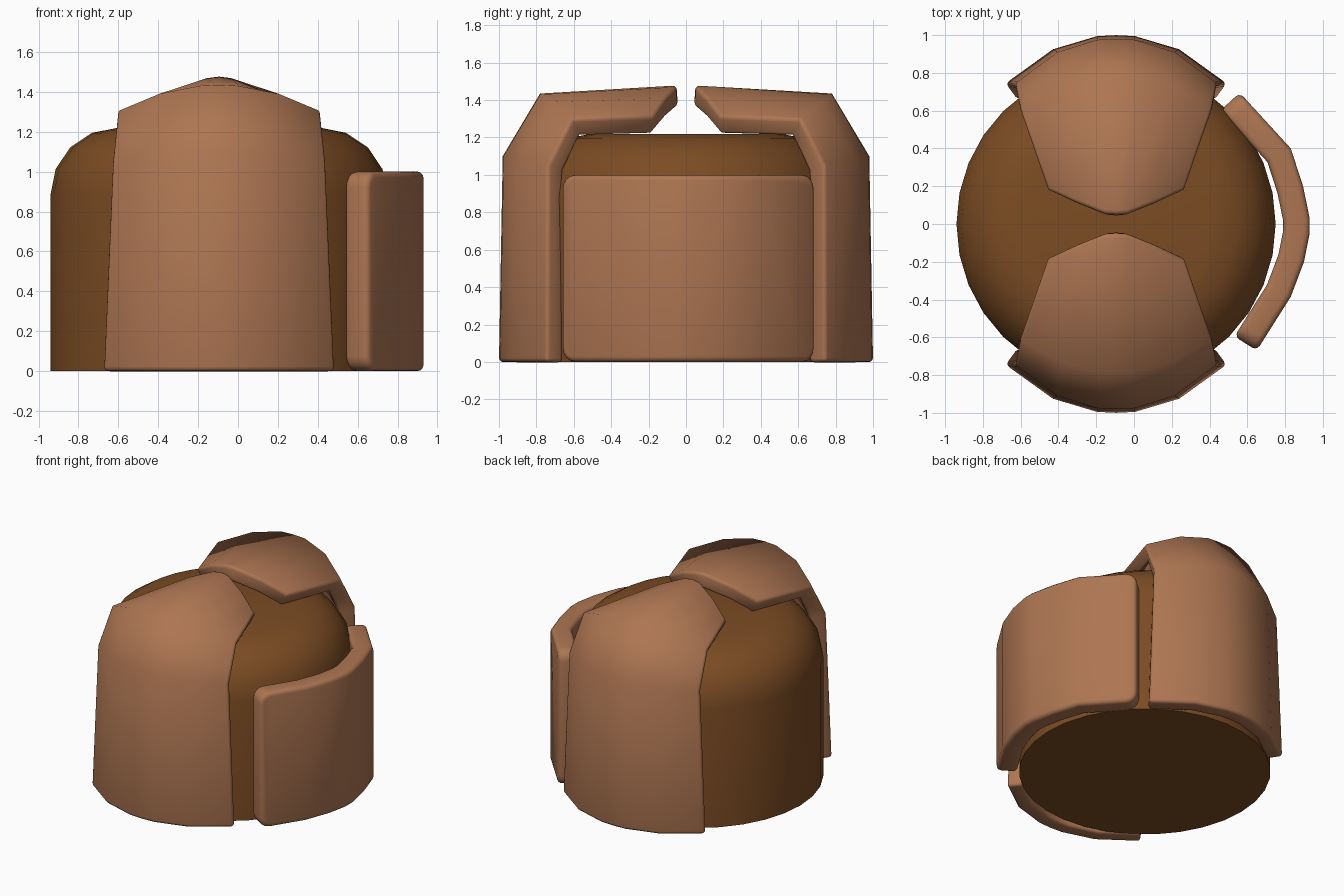
import bpy, bmesh
from mathutils import Matrix
from math import radians

if "Cube" in bpy.data.objects:
    bpy.data.objects.remove(bpy.data.objects["Cube"])

CX = -0.095  # axis of the round core


def material(name, rgb):
    m = bpy.data.materials.new(name)
    m.diffuse_color = (*rgb, 1)
    m.use_nodes = True
    m.node_tree.nodes["Principled BSDF"].inputs["Base Color"].default_value = m.diffuse_color
    return m


dark = material("dark_brown", (0.20, 0.072, 0.017))
light = material("light_brown", (0.42, 0.18, 0.085))


def finish(bm, name, mat, thickness=0, bevel=0, angle=60):
    me = bpy.data.meshes.new(name)
    bm.to_mesh(me)
    bm.free()
    ob = bpy.data.objects.new(name, me)
    bpy.context.collection.objects.link(ob)
    me.materials.append(mat)
    if thickness:
        s = ob.modifiers.new("thickness", 'SOLIDIFY')
        s.thickness = thickness
        s.offset = -1
        s.use_even_offset = True
        b = ob.modifiers.new("rounded_rim", 'BEVEL')
        b.width = bevel
        b.segments = 3
        b.limit_method = 'ANGLE'
        b.angle_limit = radians(62)
    bpy.ops.object.select_all(action='DESELECT')
    ob.select_set(True)
    bpy.context.view_layer.objects.active = ob
    bpy.ops.object.shade_smooth_by_angle(angle=radians(angle))
    return ob


def sheet(rows, flip=False):
    """Grid of quads from rows of points."""
    bm = bmesh.new()
    v = [[bm.verts.new(p) for p in row] for row in rows]
    for a, b in zip(v, v[1:]):
        for i in range(len(a) - 1):
            f = [a[i], a[i + 1], b[i + 1], b[i]]
            bm.faces.new(f[::-1] if flip else f)
    bm.normal_update()
    return bm, v


# round core with domed shoulder
bm = bmesh.new()
bmesh.ops.create_cone(bm, cap_ends=True, segments=32, radius1=0.845, radius2=0.845,
                      depth=1.22, matrix=Matrix.Translation((CX, 0, 0.61)))
rim = [e for e in bm.edges if all(v.co.z > 1.2 for v in e.verts)]
bmesh.ops.bevel(bm, geom=rim, offset=0.335, segments=4, profile=0.5, affect='EDGES')
finish(bm, "core", dark, angle=45)

# front and back hooded plates: half rows of (dx, y, z) from the middle outward
half = [
    [(0, 1.0, 0), (0.10, 0.995, 0), (0.335, 0.925, 0), (0.585, 0.745, 0)],
    [(0, 0.98, 1.1), (0.10, 0.975, 1.1), (0.31, 0.91, 1.08), (0.54, 0.74, 1.05)],
    [(0, 0.78, 1.435), (0.10, 0.78, 1.43), (0.30, 0.73, 1.39), (0.515, 0.61, 1.3)],
    [(0, 0.05, 1.478), (0.06, 0.053, 1.47), (0.21, 0.11, 1.41), (0.365, 0.18, 1.315)],
]
for name, side in (("front_plate", -1), ("back_plate", 1)):
    rows = []
    for r in half:
        full = [(-x, y, z) for x, y, z in r[:0:-1]] + r
        rows.append([(CX + x, side * y, z) for x, y, z in full])
    bm, v = sheet(rows, flip=side > 0)
    finish(bm, name, light, 0.11, 0.022)

# curved plate on the right side
arc = [(0.65, -0.67), (0.83, -0.385), (0.90, -0.2), (0.93, -0.05),
       (0.93, 0.03), (0.895, 0.2), (0.83, 0.40), (0.56, 0.695)]
bm, v = sheet([[(x, y, z) for x, y in arc] for z in (0.0, 1.0)])
corners = [v[0][0], v[0][-1], v[1][0], v[1][-1]]
bmesh.ops.bevel(bm, geom=corners, offset=0.075, segments=4, profile=0.5, affect='VERTICES')
finish(bm, "side_plate", light, 0.14, 0.03)
